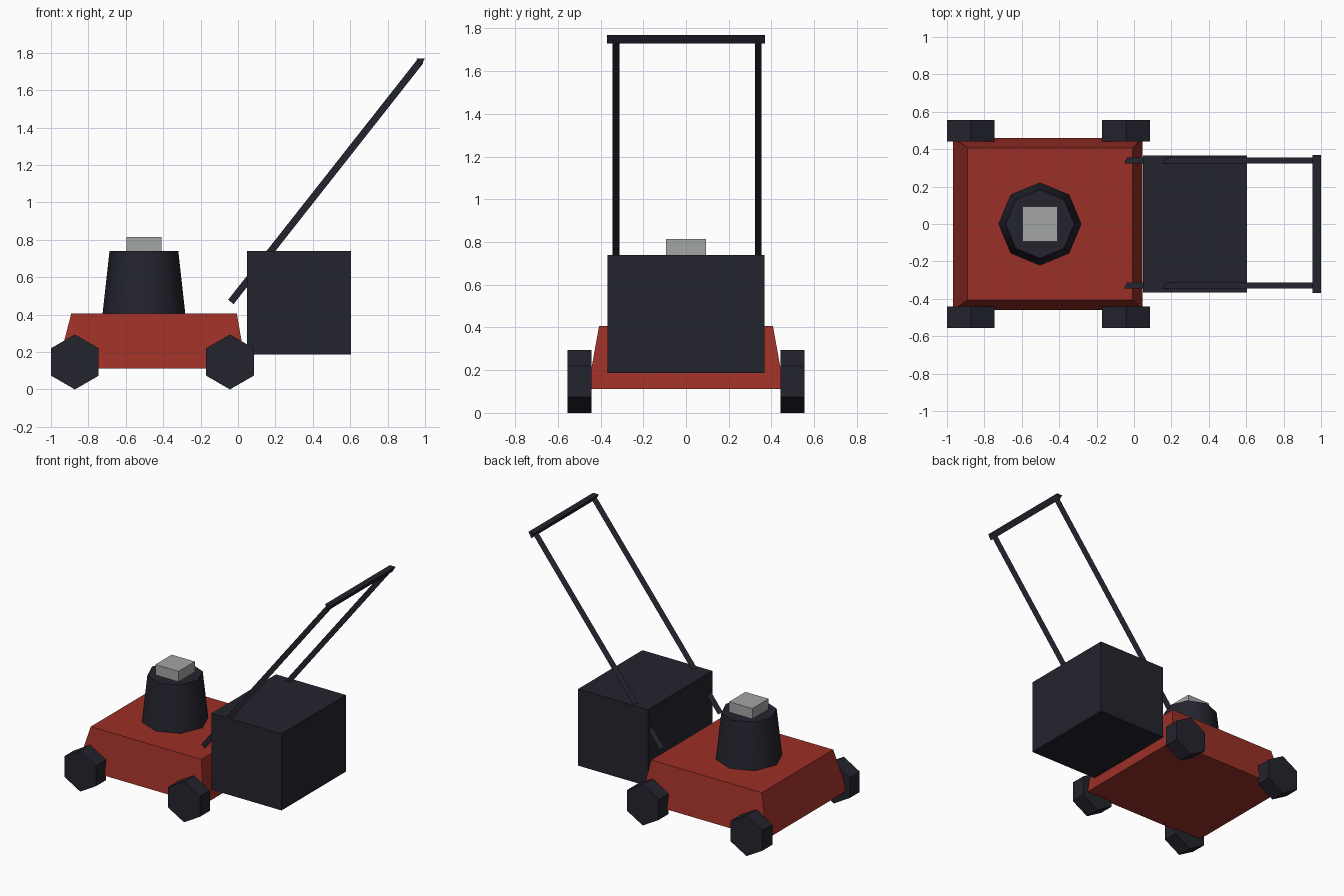
import bpy, bmesh, math
from mathutils import Matrix, Vector

cube = bpy.data.objects.get("Cube")
if cube:
    bpy.data.objects.remove(cube, do_unlink=True)


def material(name, rgb):
    m = bpy.data.materials.new(name)
    m.use_nodes = True
    m.diffuse_color = (*rgb, 1)
    m.node_tree.nodes["Principled BSDF"].inputs["Base Color"].default_value = (*rgb, 1)
    return m


RED = material("deck red", (0.33, 0.029, 0.02))
DARK = material("charcoal", (0.017, 0.017, 0.027))
GREY = material("light grey", (0.37, 0.385, 0.38))


def finish(bm, name, mat):
    mesh = bpy.data.meshes.new(name)
    bm.to_mesh(mesh)
    bm.free()
    mesh.materials.append(mat)
    obj = bpy.data.objects.new(name, mesh)
    bpy.context.collection.objects.link(obj)
    return obj


def box(name, mat, low, high, taper=(1, 1), shift=0):
    """Box between two corners; its top can be narrowed and shifted along x."""
    low, high = Vector(low), Vector(high)
    size, centre = high - low, (low + high) / 2
    bm = bmesh.new()
    bmesh.ops.create_cube(bm, size=1)
    for v in bm.verts:
        is_top = v.co.z > 0
        v.co = centre + Vector([a * b for a, b in zip(v.co, size)])
        if is_top:
            v.co.x = centre.x + (v.co.x - centre.x) * taper[0] + shift
            v.co.y = centre.y + (v.co.y - centre.y) * taper[1]
    return finish(bm, name, mat)


def rod(name, mat, sides, start, end, r1, r2, rotation):
    """Prism or cone from start to end, turned by the given rotation."""
    start, end = Vector(start), Vector(end)
    bm = bmesh.new()
    bmesh.ops.create_cone(bm, cap_ends=True, segments=sides, radius1=r1, radius2=r2,
                          depth=(end - start).length,
                          matrix=Matrix.Translation((start + end) / 2) @ rotation)
    return finish(bm, name, mat)


# Deck with sloping sides
box("deck", RED, (-0.967, -0.46, 0.113), (0.045, 0.46, 0.407), (0.874, 0.885), 0.012)

# Engine cover, rounded around its sides, with a cap on top
engine = rod("engine_cover", DARK, 8, (-0.503, 0, 0.405), (-0.503, 0, 0.74),
             0.221, 0.184, Matrix.Identity(4))
for face in engine.data.polygons:
    face.use_smooth = abs(face.normal.z) < 0.5
box("engine_cap", GREY, (-0.595, -0.093, 0.735), (-0.41, 0.093, 0.815))

# Grass bag
box("grass_bag", DARK, (0.047, -0.367, 0.187), (0.605, 0.367, 0.74))

# Four hexagonal wheels
upright = Matrix.Rotation(math.pi / 2, 4, 'X')
for end_name, x in (("front", -0.872), ("rear", -0.043)):
    for side_name, s in (("right", -1), ("left", 1)):
        rod(f"{end_name}_{side_name}_wheel", DARK, 6, (x, s * 0.442, 0.147),
            (x, s * 0.555, 0.147), 0.147, 0.147, upright)

# Handle: two three-sided bars and a grip
foot, head = (-0.038, 0.468), (0.977, 1.757)
lean = Matrix.Rotation(math.atan2(head[0] - foot[0], head[1] - foot[1]), 4, 'Y')
for side_name, y in (("right", -0.333), ("left", 0.333)):
    rod(f"{side_name}_handle_bar", DARK, 3, (foot[0], y, foot[1]),
        (head[0], y, head[1]), 0.0215, 0.0215, lean)
rod("handle_grip", DARK, 3, (head[0], -0.369, head[1]), (head[0], 0.369, head[1]),
    0.0265, 0.0265, Matrix.Rotation(-math.pi / 2, 4, 'X'))
